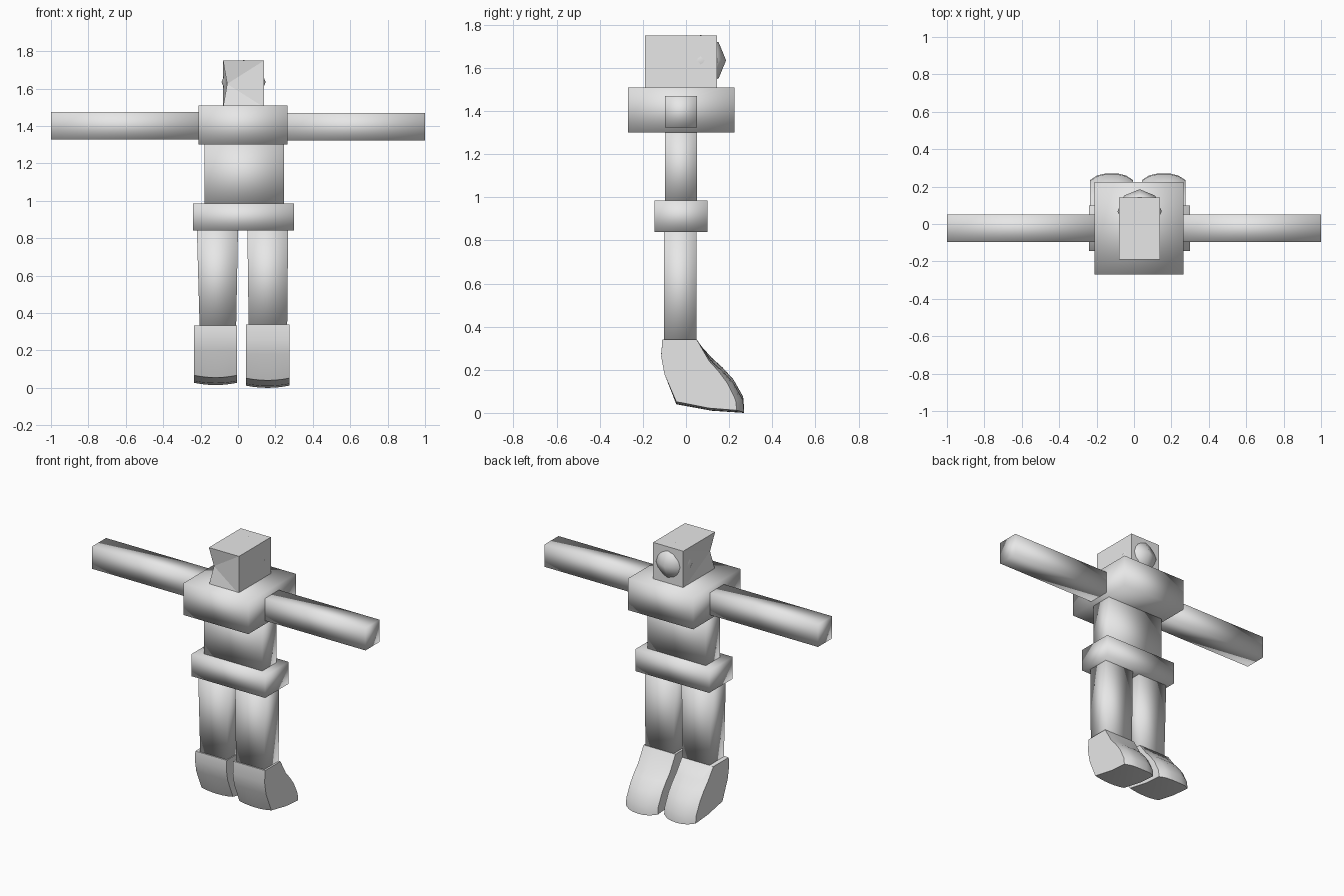
import bpy, bmesh, math
from mathutils import Vector

if "Cube" in bpy.data.objects:
    bpy.data.objects.remove(bpy.data.objects["Cube"])

grey = bpy.data.materials.new("plain grey")
grey.diffuse_color = (0.8, 0.8, 0.8, 1)
grey.use_nodes = True
grey.node_tree.nodes["Principled BSDF"].inputs["Base Color"].default_value = grey.diffuse_color


def finish(bm, name, smooth=True):
    bmesh.ops.recalc_face_normals(bm, faces=bm.faces[:])
    me = bpy.data.meshes.new(name)
    bm.to_mesh(me)
    bm.free()
    me.materials.append(grey)
    for p in me.polygons:
        p.use_smooth = smooth
    ob = bpy.data.objects.new(name, me)
    bpy.context.collection.objects.link(ob)
    return ob


def box_mesh(x, y, z, bottom_x=None):
    """Box from (min, max) ranges; bottom_x tapers the lower end."""
    bm = bmesh.new()
    bmesh.ops.create_cube(bm, size=2)
    for v in bm.verts:
        rx = bottom_x if bottom_x and v.co.z < 0 else x
        v.co = Vector([r[c > 0] for r, c in zip((rx, y, z), v.co)])
    return bm


# torso blocks
LIMB_Y = (-0.097, 0.05)
finish(box_mesh((-0.21, 0.265), (-0.27, 0.225), (1.30, 1.51)), "chest")
finish(box_mesh((-0.18, 0.245), LIMB_Y, (0.97, 1.31)), "waist")
finish(box_mesh((-0.24, 0.30), (-0.145, 0.10), (0.84, 0.985)), "pelvis")

# arms
finish(box_mesh((-1.0, -0.20), LIMB_Y, (1.328, 1.475)), "left_arm")
finish(box_mesh((0.255, 1.0), LIMB_Y, (1.323, 1.47)), "right_arm")

# legs, slightly tapered
finish(box_mesh((-0.22, 0.0), (-0.102, 0.048), (0.32, 0.85), (-0.205, -0.01)), "left_leg")
finish(box_mesh((0.05, 0.268), (-0.102, 0.048), (0.32, 0.85), (0.057, 0.263)), "right_leg")

# head, with a dent in the middle of one rear corner
bm = box_mesh((-0.08, 0.14), (-0.19, 0.143), (1.50, 1.75))
edge = next(e for e in bm.edges
            if all(v.co.x < 0 and v.co.y < 0 for v in e.verts))
new = bmesh.ops.subdivide_edges(bm, edges=[edge], cuts=1)
for g in new["geom_inner"]:
    if isinstance(g, bmesh.types.BMVert):
        g.co += Vector((0.022, 0.022, 0))
bmesh.ops.triangulate(bm, faces=bm.faces[:])
finish(bm, "head", smooth=False)

# round face ball, mostly buried in the head
bm = bmesh.new()
bmesh.ops.create_cube(bm, size=2)
bmesh.ops.subdivide_edges(bm, edges=bm.edges[:], cuts=1, use_grid_fill=True)
for v in bm.verts:
    v.co = v.co.normalized() * 0.118 + Vector((0.03, 0.068, 1.635))
finish(bm, "face_ball")

# feet: side profile (y, z) lofted across the width, toe rounded in plan
PROFILE = [(-0.11, 0.34), (0.05, 0.34), (0.12, 0.25), (0.17, 0.205),
           (0.22, 0.15), (0.265, 0.07), (0.27, 0.01), (0.12, 0.02),
           (-0.045, 0.05), (-0.10, 0.19), (-0.115, 0.27)]


def foot(name, x0, x1, lift):
    bm = bmesh.new()
    rows = []
    for i in range(7):
        t = -1 + i / 3
        row = []
        for y, z in PROFILE:
            k = max(0, min(1, (y - 0.05) / 0.2))      # rounding grows to the toe
            yy = y - 0.035 * k * abs(t) ** 3
            zz = z + (0.012 * t * t if z < 0.06 else 0)
            zz = lift + zz - 0.01 if z < 0.3 else zz + lift * -0.5
            row.append(bm.verts.new(((x0 + x1) / 2 + t * (x1 - x0) / 2, yy, zz)))
        rows.append(row)
    n = len(PROFILE)
    for a, b in zip(rows, rows[1:]):
        for j in range(n):
            k = (j + 1) % n
            bm.faces.new((a[j], a[k], b[k], b[j]))
    bm.faces.new(rows[0])
    bm.faces.new(rows[-1])
    ob = finish(bm, name)
    bpy.ops.object.select_all(action="DESELECT")
    ob.select_set(True)
    bpy.context.view_layer.objects.active = ob
    bpy.ops.object.shade_smooth_by_angle(angle=math.radians(50))


foot("left_foot", -0.235, -0.005, 0.015)
foot("right_foot", 0.042, 0.275, 0.0)
